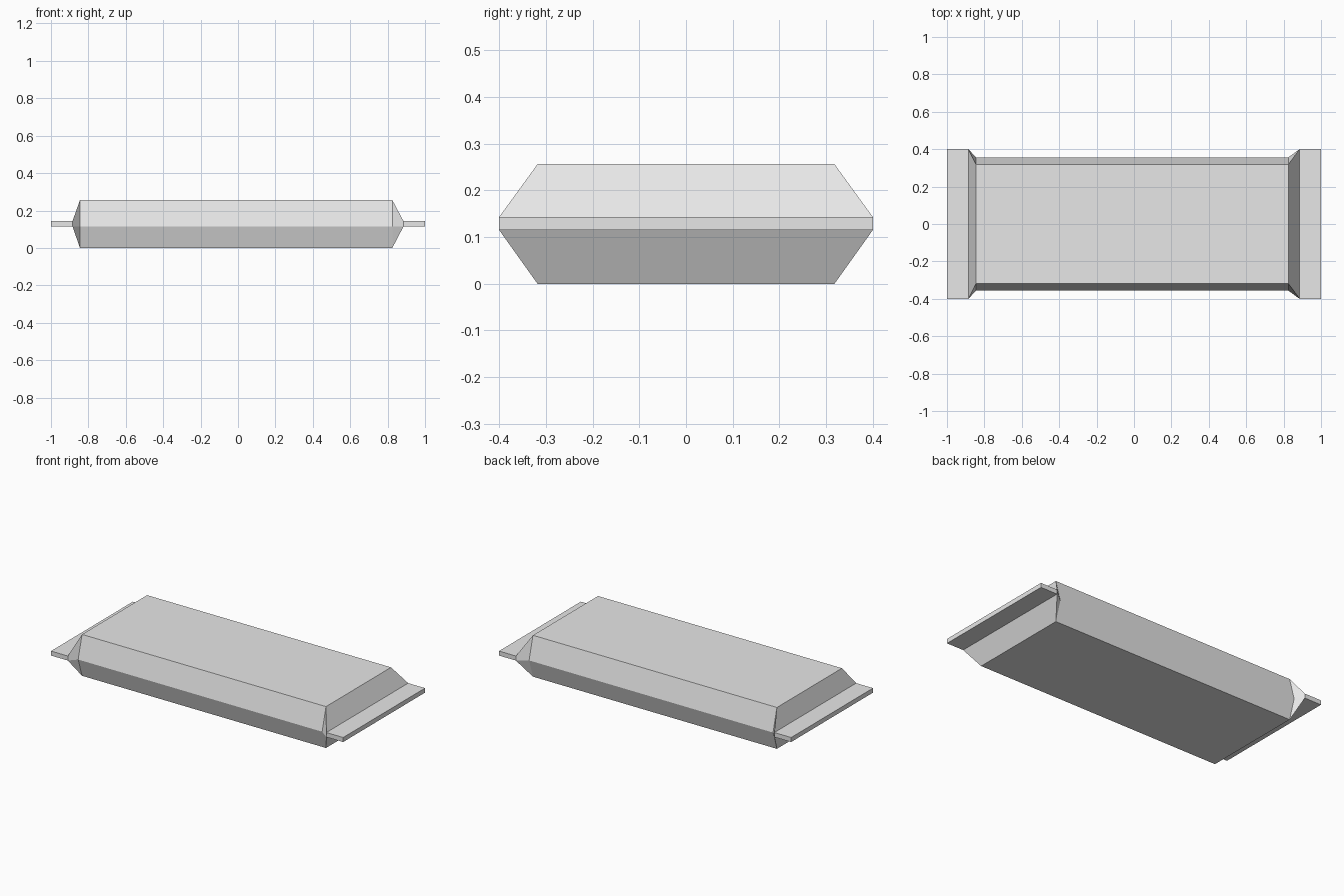
import bpy
import bmesh

cube = bpy.data.objects.get("Cube")
if cube:
    bpy.data.objects.remove(cube, do_unlink=True)

# One plain grey for the whole wrapper
grey = bpy.data.materials.new("light_grey")
grey.use_nodes = True
grey.diffuse_color = (0.8, 0.8, 0.8, 1)
grey.node_tree.nodes["Principled BSDF"].inputs["Base Color"].default_value = (0.8, 0.8, 0.8, 1)

# Half outlines as (y, z), from bottom to top
SEAM_LOW, SEAM_HIGH = 0.115, 0.143
PACK = [(0.318, 0.0), (0.356, SEAM_LOW), (0.318, 0.256)]
FLAP = [(0.4, SEAM_LOW), (0.4, SEAM_LOW), (0.4, SEAM_HIGH)]

# Cross-sections along the length: flap, pack, flap
STATIONS = [(-1.0, FLAP), (-0.885, FLAP), (-0.845, PACK),
            (0.825, PACK), (0.885, FLAP), (1.0, FLAP)]


def make_ring(bm, x, half):
    """Mirror a half outline into a closed ring of vertices."""
    points = half + [(-y, z) for y, z in reversed(half)]
    return [bm.verts.new((x, y, z)) for y, z in points]


# Loft the sections, closing the two flap ends
bm = bmesh.new()
rings = [make_ring(bm, x, half) for x, half in STATIONS]
for a, b in zip(rings, rings[1:]):
    for i in range(len(a)):
        j = (i + 1) % len(a)
        bm.faces.new((a[i], a[j], b[j], b[i]))
bm.faces.new(rings[0])
bm.faces.new(rings[-1])

# Merge the seam points where the side ridge meets the flap
bmesh.ops.remove_doubles(bm, verts=bm.verts, dist=0.0005)
bmesh.ops.recalc_face_normals(bm, faces=bm.faces)

mesh = bpy.data.meshes.new("sealed_wrapper")
bm.to_mesh(mesh)
bm.free()
mesh.materials.append(grey)
wrapper = bpy.data.objects.new("sealed_wrapper", mesh)
bpy.context.collection.objects.link(wrapper)
